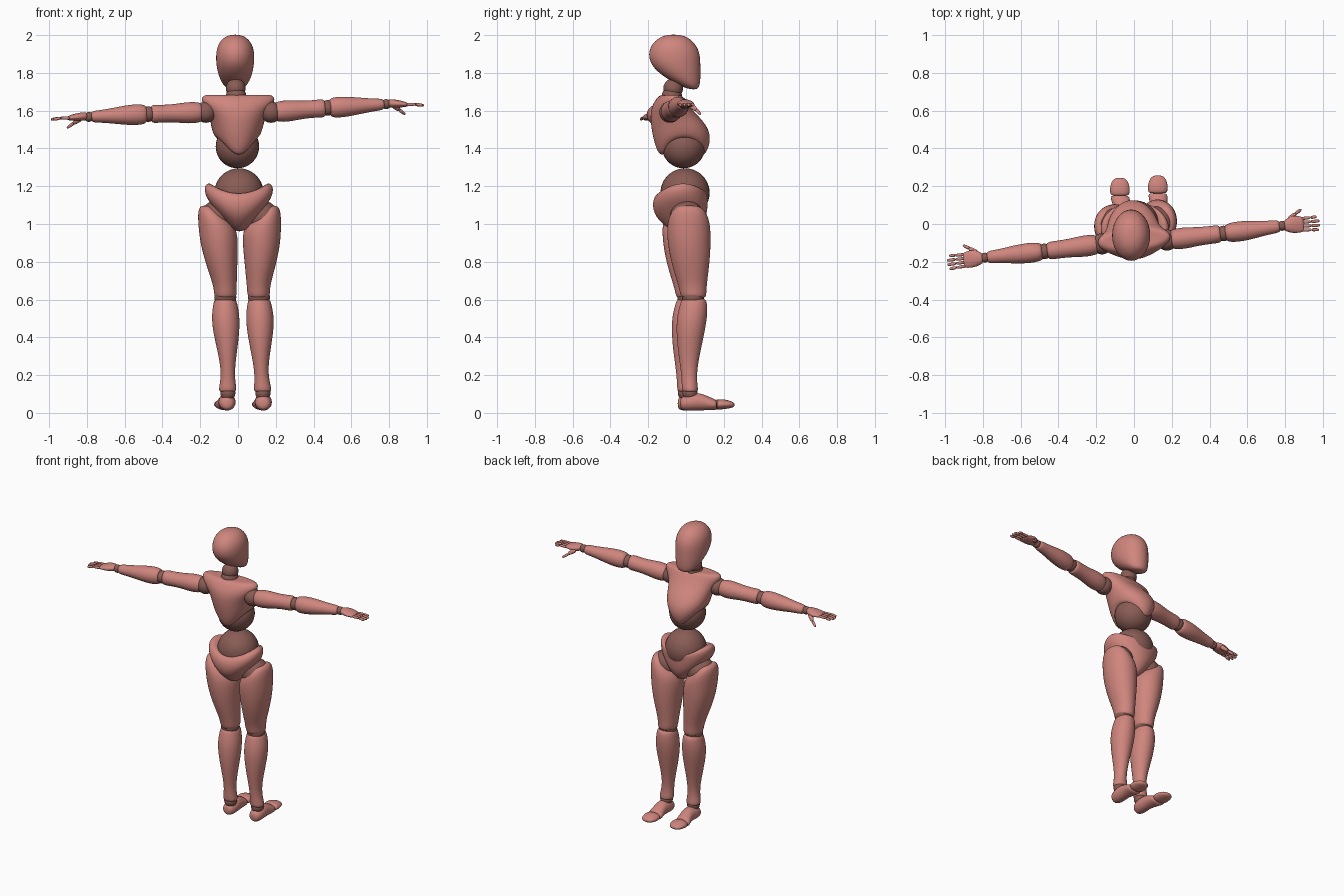
import bpy, bmesh, math
from mathutils import Matrix, Vector


def material(name, rgb):
    m = bpy.data.materials.new(name)
    m.diffuse_color = (*rgb, 1)
    return m


CLAY = material("clay_pink", (0.62, 0.235, 0.205))
JOINT = material("joint_brown", (0.25, 0.107, 0.09))


def finish(bm, name, mat, subsurf=0):
    bmesh.ops.recalc_face_normals(bm, faces=bm.faces)
    for f in bm.faces:
        f.smooth = True
    me = bpy.data.meshes.new(name)
    bm.to_mesh(me)
    bm.free()
    me.materials.append(mat)
    ob = bpy.data.objects.new(name, me)
    bpy.context.collection.objects.link(ob)
    if subsurf:
        mod = ob.modifiers.new("smooth", 'SUBSURF')
        mod.levels = mod.render_levels = subsurf
    return ob


def loft(name, rows, M=Matrix(), mat=CLAY, seg=16, level=2):
    """Rows are (height, cx, cy, rx, ry, arch); arch lifts the two sides."""
    bm = bmesh.new()
    rings = []
    for row in rows:
        h, cx, cy, rx, ry = row[:5]
        arch = row[5] if len(row) > 5 else 0
        ring = []
        for i in range(seg):
            a = math.tau * i / seg
            c, s = math.cos(a), math.sin(a)
            p = Vector((cx + 1.025 * rx * c, cy + 1.025 * ry * s, h + arch * c * c))
            ring.append(bm.verts.new(M @ p))
        rings.append(ring)
    for r0, r1 in zip(rings, rings[1:]):
        for i in range(seg):
            j = (i + 1) % seg
            bm.faces.new((r0[i], r0[j], r1[j], r1[i]))
    bm.faces.new(rings[0])
    bm.faces.new(rings[-1])
    return finish(bm, name, mat, level)


def ball(name, centre, r, scale=(1, 1, 1)):
    bm = bmesh.new()
    M = Matrix.Translation(centre) @ Matrix.Diagonal((*scale, 1))
    bmesh.ops.create_uvsphere(bm, u_segments=32, v_segments=20, radius=r, matrix=M)
    return finish(bm, name, JOINT)


def frame(a, b):
    """Local z runs from a to b, x is forward, y is up."""
    a, b = Vector(a), Vector(b)
    d = (b - a).normalized()
    up = Vector((0, 0, 1))
    up = (up - d * up.dot(d)).normalized()
    fwd = up.cross(d)
    if fwd.y < 0:
        fwd = -fwd
    M = Matrix((fwd, up, d)).transposed().to_4x4()
    return Matrix.Translation(a) @ M, (b - a).length


def limb(name, a, b, rows, **kw):
    """Rows are (fraction, forward offset, up offset, half depth, half height)."""
    M, length = frame(a, b)
    return loft(name, [(r[0] * length, *r[1:]) for r in rows], M, **kw)


# Head and neck
loft("head", [
    (1.712, -.015, .04, .035, .022), (1.735, -.015, .018, .064, .055),
    (1.78, -.015, -.022, .086, .099), (1.84, -.015, -.055, .1, .131),
    (1.90, -.015, -.063, .102, .137), (1.95, -.015, -.065, .092, .118),
    (1.988, -.015, -.065, .062, .078), (2.003, -.015, -.065, .022, .03)])
ball("neck_upper", (-.012, -.068, 1.718), .052)
ball("neck_lower", (-.01, -.075, 1.675), .054)

# Torso, slightly turned, with arched sides over the waist ball
turn = Matrix.Translation((0, -.08, 0)) @ Matrix.Rotation(math.radians(5), 4, 'Z')
loft("torso", [
    (1.682, 0, 0, .11, .03), (1.684, 0, 0, .185, .055, .004),
    (1.655, 0, -.005, .2, .078), (1.61, 0, 0, .168, .105),
    (1.56, 0, .025, .146, .133), (1.50, 0, .05, .138, .152, .02),
    (1.44, 0, .06, .125, .15, .035), (1.39, 0, .06, .108, .135, .07),
    (1.355, 0, .06, .085, .115, .105), (1.375, 0, .06, .06, .08, .08)], turn)
ball("abdomen_ball", (-.003, -.013, 1.41), .115)
ball("waist_ball", (.005, -.005, 1.165), .13)

# Pelvis with a dipped rim and raised leg openings
loft("pelvis", [
    (.96, .008, -.01, .03, .05), (.982, .008, -.015, .072, .09, .03),
    (1.035, .006, -.027, .132, .135, .05), (1.095, .005, -.032, .176, .147, .05),
    (1.145, .004, -.026, .186, .142, .058), (1.168, .004, -.012, .155, .127, .06),
    (1.14, .004, -.005, .11, .1, .04)])

for s, side in ((-1, "left"), (1, "right")):
    # Legs lean slightly to one side
    back = -.025 if s < 0 else 0

    def leg(name, rows):
        loft(side + name, [(z, s * c + .042 - .033 * z, y + back, rx, ry)
                           for z, c, y, rx, ry in rows])

    leg("_thigh", [
        (.605, .088, .04, .04, .05), (.615, .088, .04, .06, .068),
        (.66, .088, .036, .06, .072), (.72, .094, .03, .07, .085),
        (.80, .104, .023, .085, .102), (.90, .112, .017, .1, .114),
        (.98, .118, .014, .1, .115), (1.04, .145, .014, .075, .104),
        (1.085, .168, .014, .046, .075), (1.098, .176, .014, .02, .04)])
    leg("_shin", [
        (.108, .093, .022, .034, .032), (.118, .093, .022, .049, .044),
        (.16, .091, .018, .04, .04), (.23, .088, .015, .036, .043),
        (.33, .088, .017, .052, .06), (.43, .09, .024, .07, .075),
        (.51, .091, .032, .074, .08), (.57, .09, .04, .065, .073),
        (.602, .09, .042, .057, .064), (.607, .09, .042, .035, .042)])
    ball(side + "_hip_ball", (s * .118 + .008, .005 + back / 2, 1.035), .09)
    ball(side + "_knee_ball", (s * .089 + .022, .037 + back, .612), .058)
    ball(side + "_ankle_ball", (s * .093 + .039, .022 + back, .105), .04)

    # Foot and hinged toe piece
    along_y = Matrix(((1, 0, 0, 0), (0, 0, 1, back / 2), (0, 1, 0, 0), (0, 0, 0, 1)))
    heel, toe = (-.058, -.075) if s < 0 else (.134, .126)
    loft(side + "_foot", [
        (-.032, heel, .05, .02, .022), (-.016, heel, .05, .04, .038),
        (.03, heel, .057, .047, .045), (.075, heel, .06, .042, .046),
        (.12, (heel + toe) / 2, .05, .047, .036),
        (.155, toe, .043, .052, .029), (.164, toe, .042, .04, .02)], along_y)
    loft(side + "_toes", [
        (.162, toe, .043, .036, .018), (.168, toe, .044, .052, .027),
        (.205, toe, .046, .053, .026), (.24, toe, .044, .043, .018),
        (.258, toe, .043, .022, .009)], along_y)

    # Arms
    if s < 0:
        S, E, W, T = ((-.17, -.105, 1.592), (-.475, -.145, 1.582),
                      (-.79, -.178, 1.567), (-.99, -.205, 1.555))
    else:
        S, E, W, T = ((.175, -.085, 1.592), (.475, -.05, 1.615),
                      (.785, -.01, 1.635), (.985, .005, 1.63))
    ball(side + "_shoulder_ball", S, .056)
    ball(side + "_elbow_ball", E, .041)
    ball(side + "_wrist_ball", W, .026)
    limb(side + "_upper_arm", S, E, [
        (.05, 0, 0, .035, .035), (.09, 0, 0, .053, .054), (.3, 0, 0, .058, .058),
        (.55, 0, 0, .048, .047), (.8, 0, 0, .047, .046),
        (.93, 0, 0, .047, .05), (.96, 0, 0, .03, .033)])
    limb(side + "_forearm", E, W, [
        (.02, 0, 0, .03, .03), (.05, 0, 0, .048, .053), (.25, 0, 0, .055, .056),
        (.5, 0, 0, .048, .046), (.75, 0, 0, .036, .034),
        (.93, 0, 0, .034, .031), (.97, 0, 0, .022, .02)])

    # Hand: palm, four fingers and a thumb
    limb(side + "_palm", W, T, [
        (.04, 0, .004, .018, .014), (.08, 0, .005, .03, .022),
        (.25, .004, .003, .046, .022), (.42, .002, .002, .045, .017),
        (.54, 0, 0, .04, .012), (.57, 0, 0, .032, .007)])
    M, length = frame(W, T)
    for i, reach in enumerate((.92, 1.0, 1.0, .96)):
        off = .031 - .0205 * i
        knots = [(off, .0, .53 * length), (off * 1.06, .003, .77 * length),
                 (off * 1.12, -.002, reach * length)]
        for k in range(2):
            limb(f"{side}_finger_{i + 1}_{k + 1}", M @ Vector(knots[k]),
                 M @ Vector(knots[k + 1]), [
                     (0, 0, 0, .006, .006), (.1, 0, 0, .0095, .0095),
                     (.85, 0, 0, .0085, .0085), (1, 0, 0, .005, .005)],
                 seg=8, level=1)
    thumb = [(.03, -.005, .2 * length), (.06, -.03, .38 * length),
             (.08, -.052, .54 * length)]
    for k, r in enumerate((.017, .0105)):
        limb(f"{side}_thumb_{k + 1}", M @ Vector(thumb[k]), M @ Vector(thumb[k + 1]), [
            (0, 0, 0, r * .6, r * .6), (.1, 0, 0, r, r),
            (.85, 0, 0, r * .75, r * .75), (1, 0, 0, r * .45, r * .45)],
            seg=8, level=1)
